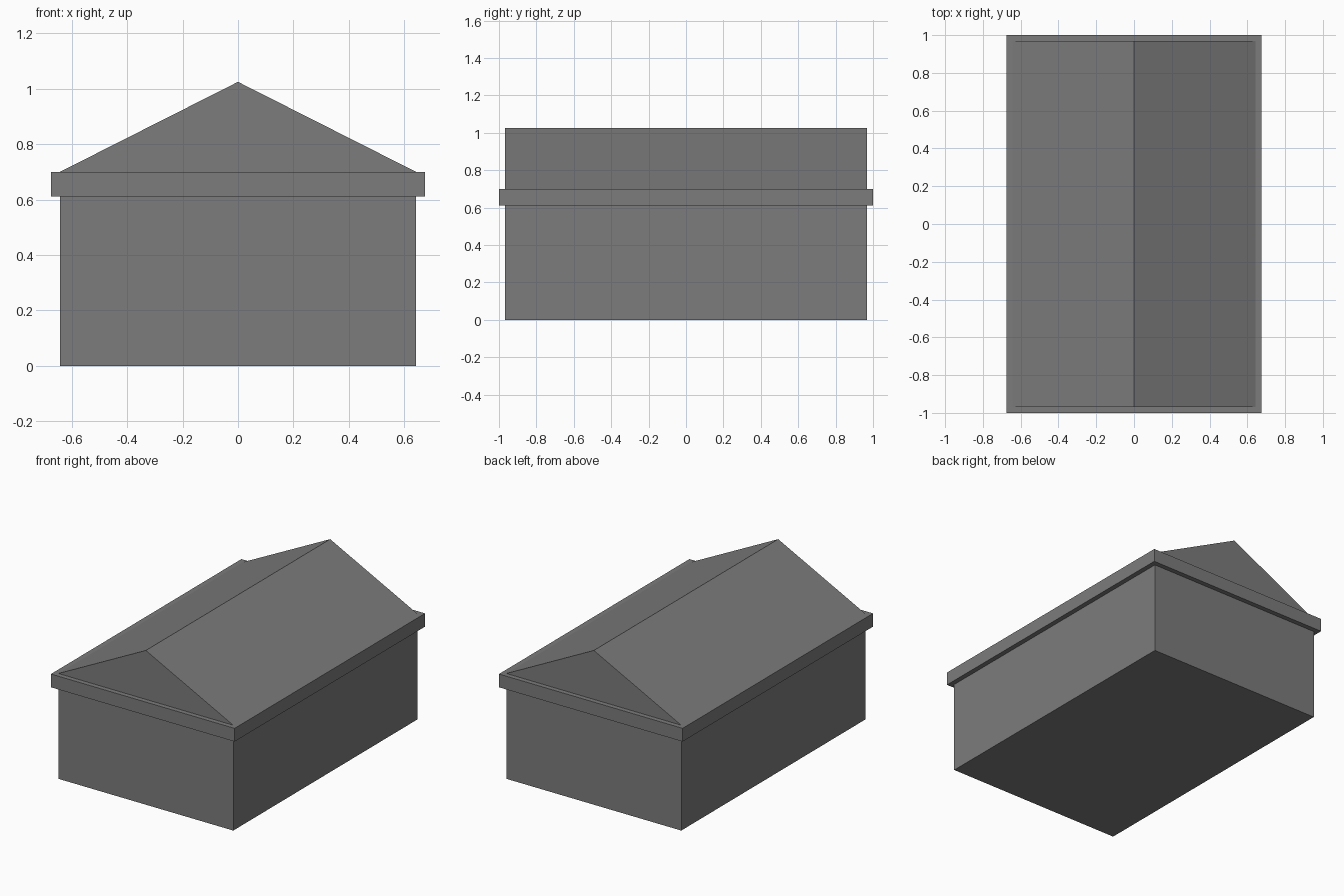
import bpy

if "Cube" in bpy.data.objects:
    bpy.data.objects.remove(bpy.data.objects["Cube"], do_unlink=True)

HALF_W, HALF_L = 0.643, 0.968   # wall half width and half length
LIP = 0.032                     # overhang of the eaves band
EAVES_LOW, EAVES_TOP, RIDGE = 0.612, 0.70, 1.025

grey = bpy.data.materials.new("stone grey")
grey.use_nodes = True
colour = (0.2, 0.2, 0.2, 1)
grey.diffuse_color = colour
grey.node_tree.nodes["Principled BSDF"].inputs["Base Color"].default_value = colour


def extrude_profile(name, profile, half_length):
    """Closed prism: an x-z outline swept along y."""
    n = len(profile)
    verts = [(x, y, z) for y in (-half_length, half_length) for x, z in profile]
    faces = [tuple(range(n)), tuple(reversed(range(n, 2 * n)))]
    for i in range(n):
        j = (i + 1) % n
        faces.append((j, i, i + n, j + n))
    mesh = bpy.data.meshes.new(name)
    mesh.from_pydata(verts, [], faces)
    mesh.materials.append(grey)
    obj = bpy.data.objects.new(name, mesh)
    bpy.context.collection.objects.link(obj)
    return obj


def box_profile(half_width, low, high):
    return [(-half_width, low), (half_width, low), (half_width, high), (-half_width, high)]


# Walls, overhanging eaves band and gabled roof
extrude_profile("walls", box_profile(HALF_W, 0, EAVES_LOW), HALF_L)
extrude_profile("eaves_band", box_profile(HALF_W + LIP, EAVES_LOW, EAVES_TOP), HALF_L + LIP)
extrude_profile("gable_roof", [(-HALF_W, EAVES_TOP), (HALF_W, EAVES_TOP), (0, RIDGE)], HALF_L)
